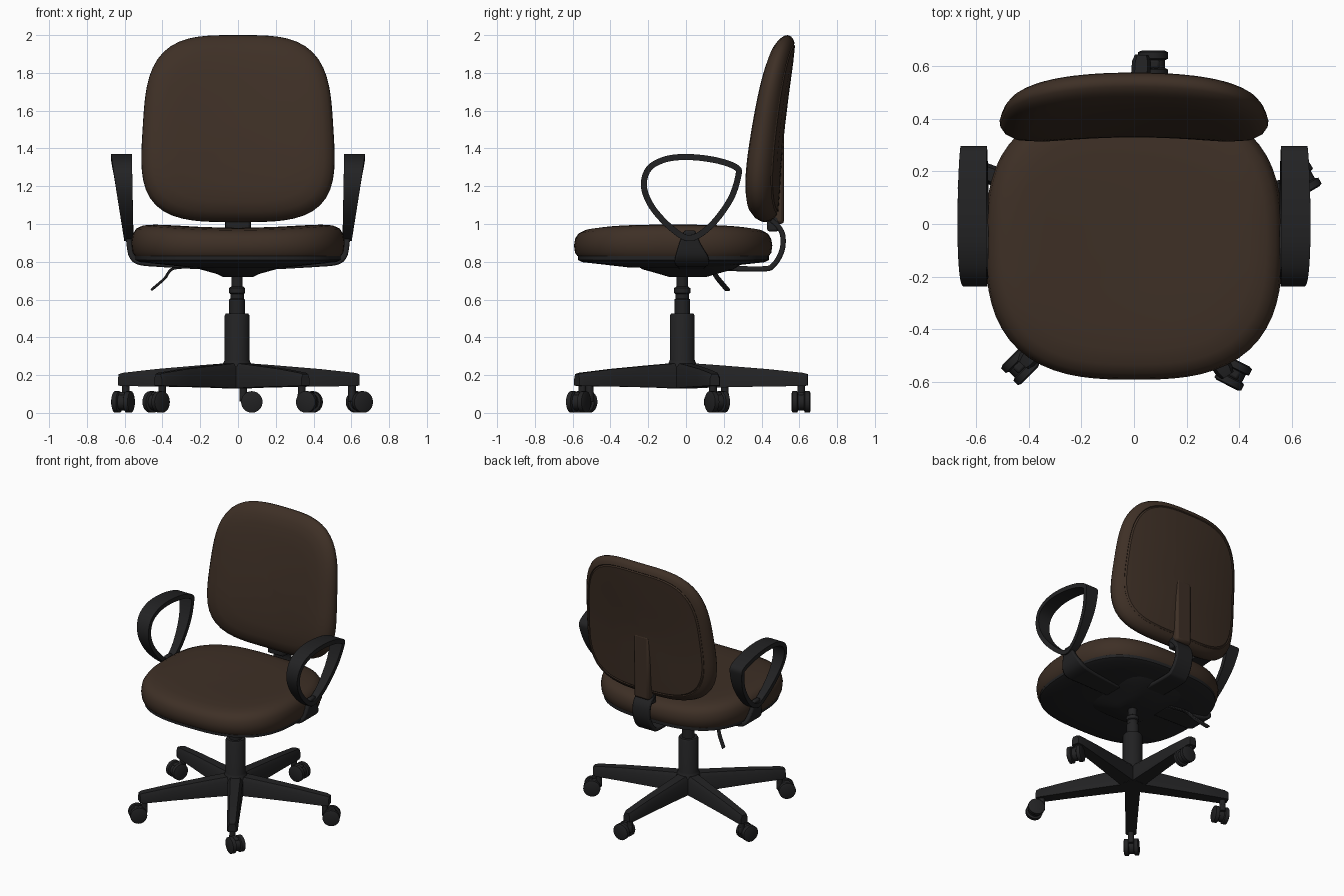
import bpy, bmesh
from math import sin, cos, pi, radians
from mathutils import Vector, Matrix

cube = bpy.data.objects.get("Cube")
if cube:
    bpy.data.objects.remove(cube)


def material(name, rgb):
    m = bpy.data.materials.new(name)
    m.use_nodes = True
    m.diffuse_color = (*rgb, 1)
    bsdf = m.node_tree.nodes["Principled BSDF"]
    bsdf.inputs["Base Color"].default_value = (*rgb, 1)
    bsdf.inputs["Roughness"].default_value = 0.7
    return m


BROWN = material("brown upholstery", (0.048, 0.029, 0.019))
BLACK = material("black plastic", (0.016, 0.016, 0.017))


def finish(name, bm, mat, bevel=0, angle=40):
    bmesh.ops.recalc_face_normals(bm, faces=bm.faces)
    me = bpy.data.meshes.new(name)
    bm.to_mesh(me)
    bm.free()
    me.materials.append(mat)
    ob = bpy.data.objects.new(name, me)
    bpy.context.collection.objects.link(ob)
    bpy.ops.object.select_all(action="DESELECT")
    ob.select_set(True)
    bpy.context.view_layer.objects.active = ob
    bpy.ops.object.shade_smooth_by_angle(angle=radians(angle))
    if bevel:
        mod = ob.modifiers.new("Bevel", "BEVEL")
        mod.width, mod.segments, mod.limit_method = bevel, 2, "ANGLE"
    return ob


def loft(name, rings, mat, closed=False, **kw):
    """Skin a list of equal-length rings, capped at both ends unless closed."""
    bm = bmesh.new()
    vs = [[bm.verts.new(p) for p in r] for r in rings]
    n = len(vs[0])
    pairs = list(zip(vs, vs[1:])) + ([(vs[-1], vs[0])] if closed else [])
    for a, b in pairs:
        for i in range(n):
            j = (i + 1) % n
            bm.faces.new((a[i], a[j], b[j], b[i]))
    if not closed:
        bm.faces.new(vs[0])
        bm.faces.new(vs[-1])
    return finish(name, bm, mat, **kw)


def squircle(n, count=72):
    """Unit superellipse outline."""
    out = []
    for i in range(count):
        c, s = cos(2 * pi * i / count), sin(2 * pi * i / count)
        r = (abs(c) ** n + abs(s) ** n) ** (-1 / n)
        out.append((c * r, s * r))
    return out


def turned(name, profile, mat, loc=(0, 0), count=28):
    """Upright turned part from (radius, height) pairs."""
    rings = [[(loc[0] + r * cos(2 * pi * i / count), loc[1] + r * sin(2 * pi * i / count), z)
              for i in range(count)] for r, z in profile]
    return loft(name, rings, mat)


def smooth_path(pts, closed=False, steps=5):
    """Catmull-Rom interpolation."""
    pts = [Vector(p) for p in pts]
    n, out = len(pts), []
    get = (lambda i: pts[i % n]) if closed else (lambda i: pts[max(0, min(n - 1, i))])
    for i in range(n if closed else n - 1):
        a, b, c, d = (get(i + k) for k in (-1, 0, 1, 2))
        for k in range(steps):
            t = k / steps
            out.append(b + (c - a) * (t / 2) + (a * 2 - b * 5 + c * 4 - d) * (t * t / 2)
                       + (b * 3 - a - c * 3 + d) * (t ** 3 / 2))
    return out if closed else out + [pts[-1]]


def ribbon(name, pts, thick, place, closed=False):
    """Strap along (u, v, centre, half width) points; place maps (u, across, v) to space."""
    path = smooth_path([Vector(p) for p in pts], closed)
    n, rings = len(path), []
    for i, p in enumerate(path):
        a = path[(i - 1) % n] if closed else path[max(0, i - 1)]
        b = path[(i + 1) % n] if closed else path[min(n - 1, i + 1)]
        t = Vector((b[0] - a[0], b[1] - a[1])).normalized() * thick
        rings.append([place(p[0] - t.y * k, p[2] + p[3] * e, p[1] + t.x * k)
                      for k, e in ((1, 1), (1, -1), (-1, -1), (-1, 1))])
    return loft(name, rings, BLACK, closed, bevel=thick * 0.6, angle=50)


def box(name, centre, size, mat, bevel, turn=0):
    bm = bmesh.new()
    m = Matrix.Translation(centre) @ Matrix.Rotation(turn, 4, "Z") @ Matrix.Diagonal((*size, 1))
    bmesh.ops.create_cube(bm, size=1, matrix=m)
    return finish(name, bm, mat, bevel)


# Seat cushion, dished across its width
seat_shape = [(0.565 * x, 0.525 * y) for x, y in squircle(2.8)]
seat = []
for s, z in ((0.9, 0.83), (0.965, 0.83), (0.99, 0.85), (1, 0.895), (0.988, 0.935), (0.955, 0.965),
             (0.89, 0.985), (0.78, 0.995), (0.6, 1), (0.35, 1), (0.06, 1)):
    lift = (z - 0.83) / 0.17
    seat.append([(x * s, y * s - 0.068, z + lift * (0.035 * (x * s / 0.56) ** 2 - 0.02))
                 for x, y in seat_shape])
loft("seat_cushion", seat, BROWN)

# Seat pan and tilt mechanism beneath
loft("seat_pan", [[(x * s, y * s - 0.066, z) for x, y in seat_shape] for s, z in
                  ((0.9, 0.85), (0.965, 0.845), (0.965, 0.81), (0.92, 0.798), (0.7, 0.785), (0.45, 0.77))], BLACK)
loft("tilt_mechanism", [[(x * w, y * d + 0.01, z) for x, y in squircle(4, 40)] for w, d, z in
                        ((0.25, 0.28, 0.785), (0.2, 0.24, 0.76), (0.11, 0.15, 0.735), (0.08, 0.1, 0.72))], BLACK)

# Backrest, leaning back, wrapped forward at the sides, with a seam around the rear panel
back = []
for s, d in ((0.06, -1), (0.35, -1), (0.6, -0.98), (0.78, -0.92), (0.89, -0.75), (0.96, -0.45), (0.995, -0.1),
             (1, 0.15), (0.985, 0.45), (0.95, 0.7), (0.91, 0.84), (0.9, 0.78), (0.885, 0.9), (0.7, 0.98),
             (0.35, 1), (0.06, 1)):
    ring = []
    for u, v in squircle(3.5):
        x, z = 0.505 * u * s * (1 - 0.06 * v), 1.505 + 0.495 * v * s
        k = max(0, (z - 1.1) / 0.9)
        y = 0.41 + 0.12 * k ** 1.5 - 0.045 * (x / 0.5) ** 2 + d * (0.088 - 0.025 * k)
        ring.append((x, y, z))
    back.append(ring)
loft("backrest", back, BROWN)
box("backrest_spine_cover", (0, 0.475, 1.235), (0.125, 0.09, 0.47), BROWN, 0.018)

# Strap joining the seat to the backrest
ribbon("back_bracket", [(0.1, 0.77, 0, 0.075), (0.4, 0.762, 0, 0.075), (0.465, 0.785, 0, 0.072),
                        (0.508, 0.86, 0, 0.068), (0.512, 0.94, 0, 0.068), (0.485, 0.99, 0, 0.068),
                        (0.44, 1.03, 0, 0.068)], 0.014, lambda u, w, v: (w, u, v))
box("back_bracket_block", (0, 0.46, 1.0), (0.13, 0.06, 0.08), BLACK, 0.012)

# Armrests: a teardrop loop on a stem that runs under the seat
loop = [(0.02, 0.925), (-0.08, 0.98), (-0.18, 1.09), (-0.223, 1.2), (-0.195, 1.295), (-0.1, 1.345),
        (0.03, 1.354), (0.17, 1.335), (0.265, 1.3), (0.278, 1.26), (0.235, 1.13), (0.13, 0.99)]
for side, sx in (("left", 1), ("right", -1)):
    pts = []
    for y, z in loop:
        t = (z - 0.85) / 0.52
        outer, inner = 0.59 + 0.085 * t, 0.552 + 0.01 * t
        pts.append((y, z, (outer + inner) / 2, (outer - inner) / 2))
    ribbon(side + "_armrest_loop", pts, 0.016, lambda u, w, v: (sx * w, u, v), closed=True)
    ribbon(side + "_armrest_stem", [(0.58, 0.965, 0.02, 0.03), (0.576, 0.9, 0.02, 0.055), (0.562, 0.83, 0.03, 0.085),
                                    (0.52, 0.798, 0.03, 0.09), (0.42, 0.788, 0.03, 0.08), (0.2, 0.775, 0.03, 0.07)],
           0.015, lambda u, w, v: (sx * u, w, v))

# Height lever
ribbon("height_lever", [(-0.2, 0.77, 0.1, 0.012), (-0.34, 0.765, 0.13, 0.012), (-0.39, 0.71, 0.17, 0.015),
                        (-0.46, 0.65, 0.22, 0.015)], 0.007, lambda u, w, v: (u, w, v))

# Gas lift column and hub
CX, CY = -0.005, -0.02
turned("gas_lift", ((0.08, 0.13), (0.08, 0.25), (0.07, 0.27), (0.066, 0.28), (0.066, 0.515), (0.06, 0.525),
                    (0.042, 0.525), (0.042, 0.6), (0.036, 0.605), (0.036, 0.63), (0.043, 0.635), (0.043, 0.66),
                    (0.03, 0.67), (0.03, 0.75)), BLACK, (CX, CY))

# Five star legs, each ending in a swivelled twin-wheel caster
swivels = (30, 0, 250, 225, -27)
for i, swivel in enumerate(swivels):
    a = radians(15 + 72 * i)
    out, across = Vector((cos(a), sin(a), 0)), Vector((-sin(a), cos(a), 0))
    centre, up = Vector((CX, CY, 0)), Vector((0, 0, 1))
    rings = []
    for r, w, low, top in ((0.02, 0.052, 0.13, 0.265), (0.2, 0.047, 0.135, 0.252), (0.45, 0.04, 0.14, 0.232),
                           (0.64, 0.036, 0.142, 0.212), (0.665, 0.026, 0.145, 0.205)):
        rings.append([centre + out * r + across * (w * k) + up * z for k, z in
                      ((-1, low), (-1, top - 0.025), (-0.65, top), (0.65, top), (1, top - 0.025), (1, low))])
    n = str(i + 1)
    loft("base_leg_" + n, rings, BLACK, angle=35)

    pivot = centre + out * 0.63
    t = radians(swivel)
    trail, axle = Vector((cos(t), sin(t), 0)), Vector((-sin(t), cos(t), 0))
    turned("caster_stem_" + n, ((0.02, 0.06), (0.02, 0.15)), BLACK, pivot.xy, 16)
    hub = pivot + trail * 0.045 + up * 0.058
    box("caster_fork_" + n, pivot + trail * 0.025 + up * 0.085, (0.09, 0.035, 0.05), BLACK, 0.01, t)
    for label, off, rad, wide in (("wheel_a", -0.033, 0.057, 0.036), ("wheel_b", 0.033, 0.057, 0.036),
                                  ("hood", 0, 0.045, 0.05)):
        rings = []
        for k, f in ((-0.5, 0.78), (-0.35, 1), (0.35, 1), (0.5, 0.78)):
            c = hub + axle * (off + wide * k)
            rings.append([c + (trail * cos(q * pi / 12) + up * sin(q * pi / 12)) * (rad * f) for q in range(24)])
        loft("caster_" + label + "_" + n, rings, BLACK)
